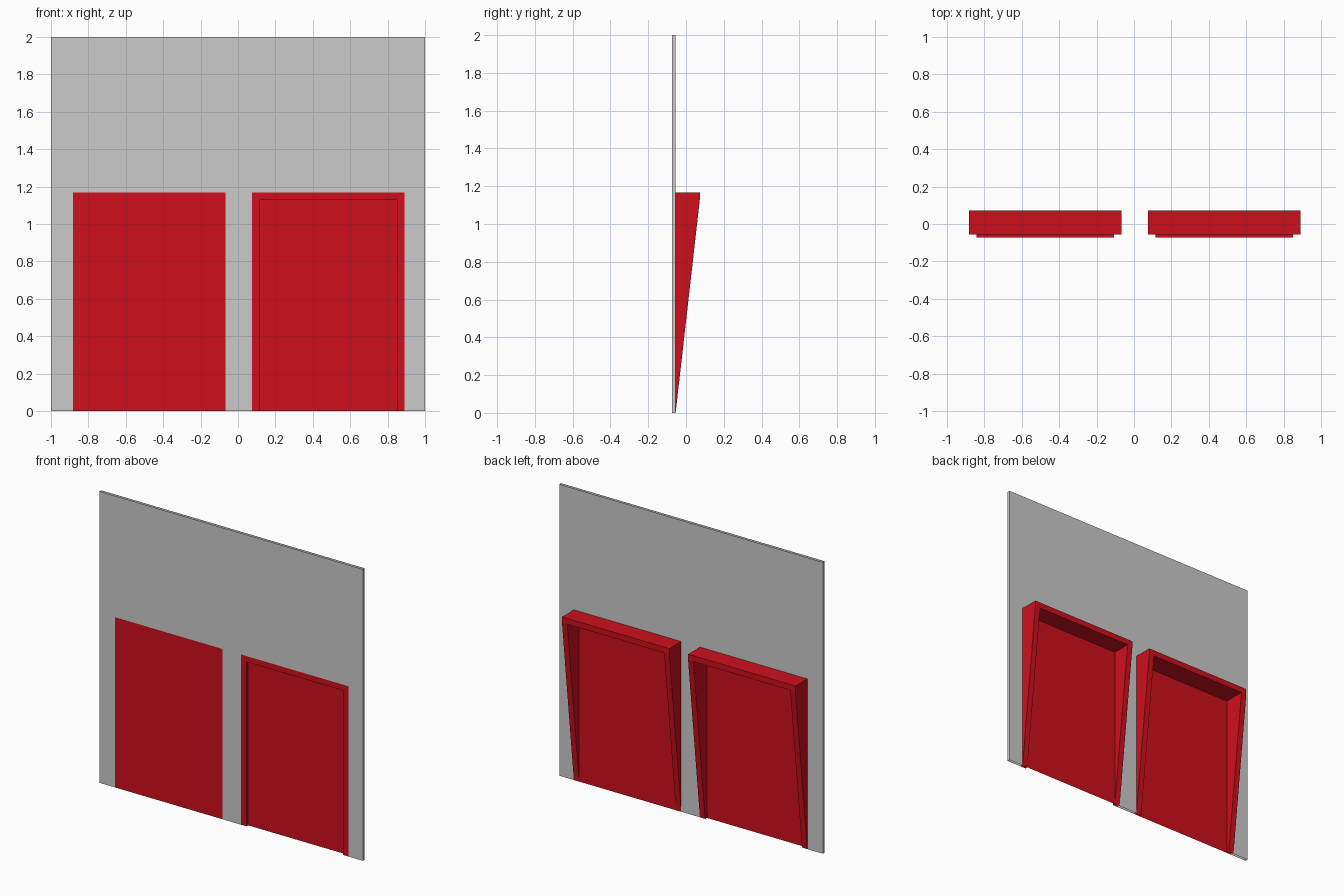
import bpy, bmesh

if "Cube" in bpy.data.objects:
    bpy.data.objects.remove(bpy.data.objects["Cube"])

FRONT, WALL, BACK = -0.073, -0.055, 0.073   # y of wall front, wall back, hood tip
TOP, BORDER, WIDTH = 1.168, 0.04, 0.815     # opening height, rim width, opening width
LEFT_X, RIGHT_X = -0.882, 0.075             # left edge of each opening

red = bpy.data.materials.new("red_paint")
red.diffuse_color = (0.62, 0.005, 0.012, 1)
red.use_nodes = True
red.node_tree.nodes["Principled BSDF"].inputs["Base Color"].default_value = red.diffuse_color


def make_object(name, faces, material=None):
    """Build a mesh from a list of polygons and weld shared corners."""
    bm = bmesh.new()
    for pts in faces:
        bm.faces.new([bm.verts.new(p) for p in pts])
    bmesh.ops.remove_doubles(bm, verts=bm.verts, dist=1e-5)
    bmesh.ops.recalc_face_normals(bm, faces=bm.faces)
    mesh = bpy.data.meshes.new(name)
    bm.to_mesh(mesh)
    bm.free()
    obj = bpy.data.objects.new(name, mesh)
    bpy.context.collection.objects.link(obj)
    if material:
        mesh.materials.append(material)
    return obj


def rect_y(y, xa, xb, za, zb):
    return [(xa, y, za), (xb, y, za), (xb, y, zb), (xa, y, zb)]


def rect_z(z, xa, xb, ya, yb):
    return [(xa, ya, z), (xb, ya, z), (xb, yb, z), (xa, yb, z)]


# Wall: two sheets notched by the doorways, joined at the sides, open top and bottom
outline = [(-1, 0)]
for x in (LEFT_X, RIGHT_X):
    outline += [(x, 0), (x, TOP), (x + WIDTH, TOP), (x + WIDTH, 0)]
outline += [(1, 0), (1, 2), (-1, 2)]
wall = [[(x, y, z) for x, z in outline] for y in (FRONT, WALL)]
wall += [[(x, FRONT, 0), (x, WALL, 0), (x, WALL, 2), (x, FRONT, 2)] for x in (-1, 1)]
make_object("wall", wall)


def door(name, x0, panel_y):
    x1, zi = x0 + WIDTH, TOP - BORDER
    xa, xb = x0 + BORDER, x1 - BORDER
    frame = []
    for xo, xi in ((x0, xa), (x1, xb)):
        # outer cheek, inner cheek, sloping rim, front border
        frame.append([(xo, WALL, 0), (xo, BACK, zi), (xo, BACK, TOP), (xo, WALL, TOP)])
        frame.append([(xi, FRONT, 0), (xi, WALL, 0), (xi, BACK, zi), (xi, FRONT, zi)])
        frame.append([(xo, WALL, 0), (xi, WALL, 0), (xi, BACK, zi), (xo, BACK, zi)])
        frame.append(rect_y(FRONT, xo, xi, 0, zi))
    # lintel: back edge, front border, upper and lower faces
    frame.append([(x0, BACK, zi), (xa, BACK, zi), (xb, BACK, zi), (x1, BACK, zi),
                  (x1, BACK, TOP), (x0, BACK, TOP)])
    frame.append([(x0, FRONT, zi), (xa, FRONT, zi), (xb, FRONT, zi), (x1, FRONT, zi),
                  (x1, FRONT, TOP), (x0, FRONT, TOP)])
    frame.append(rect_z(TOP, x0, x1, WALL, BACK))
    frame.append(rect_z(zi, xa, xb, FRONT, BACK))
    make_object(name + "_door_frame", frame, red)
    # door leaf inside the frame
    make_object(name + "_door_panel", [rect_y(panel_y, xa, xb, 0, zi)], red)


door("left", LEFT_X, FRONT)    # leaf flush with the front
door("right", RIGHT_X, WALL)   # leaf set back
